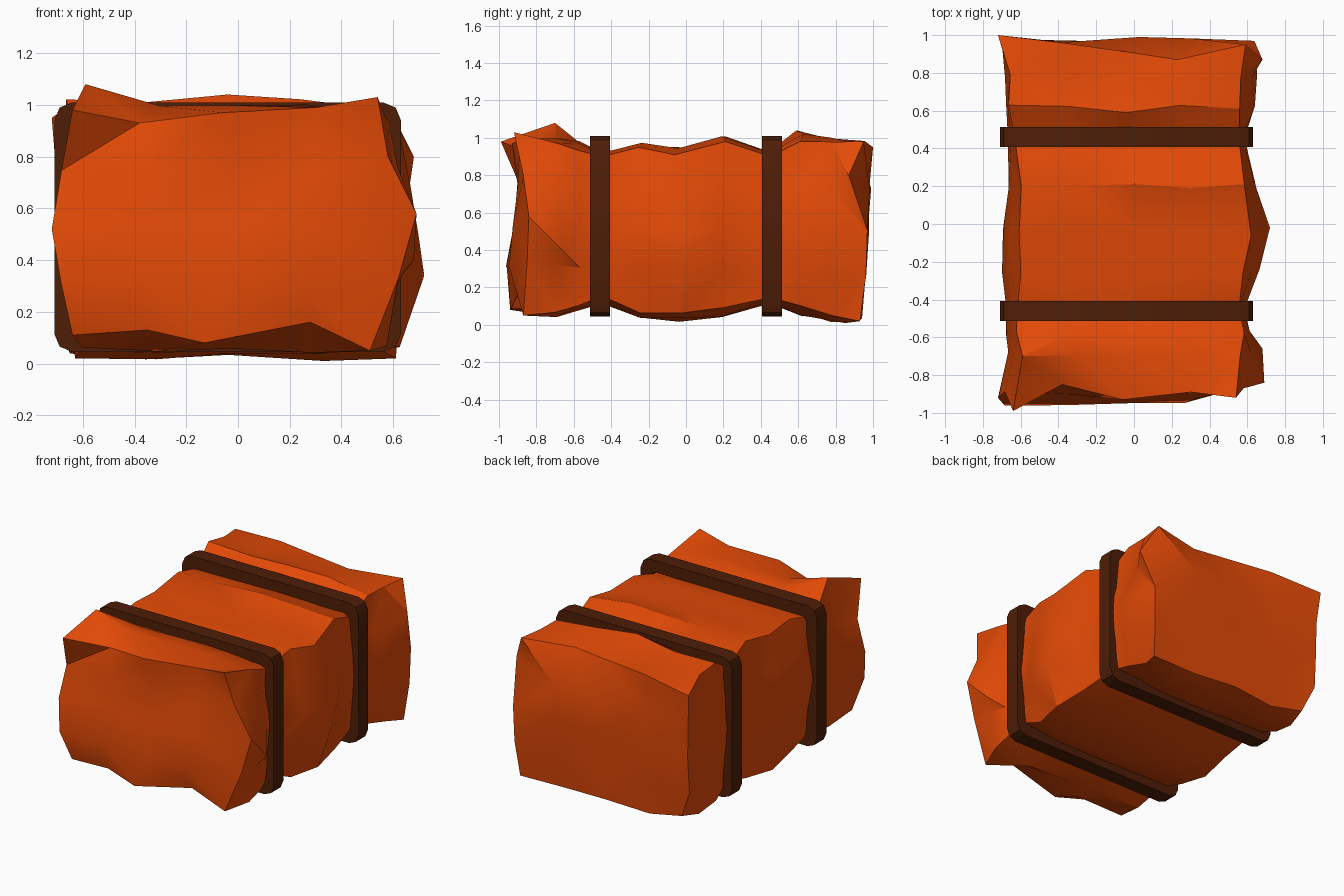
import bpy, bmesh, math, random
from mathutils import Vector

random.seed(4)
if "Cube" in bpy.data.objects:
    bpy.data.objects.remove(bpy.data.objects["Cube"], do_unlink=True)


def make_material(name, color):
    mat = bpy.data.materials.new(name)
    mat.use_nodes = True
    mat.diffuse_color = color
    bsdf = next(n for n in mat.node_tree.nodes if n.type == 'BSDF_PRINCIPLED')
    bsdf.inputs["Base Color"].default_value = color
    return mat


def finish(name, bm, mat, angle):
    bmesh.ops.recalc_face_normals(bm, faces=bm.faces)
    mesh = bpy.data.meshes.new(name)
    bm.to_mesh(mesh)
    bm.free()
    mesh.materials.append(mat)
    obj = bpy.data.objects.new(name, mesh)
    bpy.context.collection.objects.link(obj)
    bpy.ops.object.select_all(action='DESELECT')
    obj.select_set(True)
    bpy.context.view_layer.objects.active = obj
    bpy.ops.object.shade_smooth_by_angle(angle=math.radians(angle))
    return obj


orange = make_material("burnt_orange", (0.77, 0.068, 0.002, 1))
brown = make_material("dark_brown", (0.077, 0.013, 0.002, 1))

# Bale stations along y: y, left corner, left middle, right middle, right corner, bottom, top
stations = [
    (-.92, -.64, -.71, .67, .54, .1, .97),
    (-.69, -.61, -.66, .67, .57, .05, 1.01),
    (-.58, -.61, -.67, .60, .57, .08, .97),
    (-.45, -.62, -.67, .58, .56, .12, .92),
    (-.25, -.61, -.69, .67, .57, .04, .97),
    (-.03, -.62, -.69, .70, .62, .03, .94),
    (.2, -.61, -.65, .66, .59, .05, 1.0),
    (.45, -.63, -.67, .58, .56, .12, .92),
    (.62, -.66, -.67, .63, .56, .06, 1.01),
    (.78, -.66, -.67, .66, .57, .03, .99),
    (.96, -.68, -.70, .65, .60, .03, .97),
]
# Depth of the end caps from bottom to top
front_cap = (-.9, -.95, -.925, -.89, -.9)
back_cap = (.93, .95, .975, .97, .95)
N = 4
last = len(stations) - 1


def mix(a, b, t):
    return a + (b - a) * t


def bale_point(s, u, v):
    y, lc, lm, rm, rc, low, high = stations[s]
    mid = 1 - abs(2 * v / N - 1)
    x = mix(mix(lc, lm, mid), mix(rc, rm, mid), u / N)
    if s in (0, last):
        y = (front_cap if s == 0 else back_cap)[v]
    elif u == N:
        high -= .025
        low += .03
    p = Vector((x, y, mix(low, high, v / N)))
    j = .006 if abs(abs(y) - .45) < .01 else .014
    return p + Vector([random.uniform(-j, j) for axis in range(3)])


# Crumpled bale: a grid box with open rings and two gridded end caps
bm = bmesh.new()
grid = {}
for s in range(last + 1):
    for u in range(N + 1):
        for v in range(N + 1):
            if s in (0, last) or u in (0, N) or v in (0, N):
                grid[s, u, v] = bm.verts.new(bale_point(s, u, v))


def quad(*keys):
    bm.faces.new([grid[k] for k in keys])


for s in range(last):
    for i in range(N):
        for e in (0, N):
            quad((s, i, e), (s + 1, i, e), (s + 1, i + 1, e), (s, i + 1, e))
            quad((s, e, i), (s + 1, e, i), (s + 1, e, i + 1), (s, e, i + 1))
for s in (0, last):
    for i in range(N):
        for k in range(N):
            quad((s, i, k), (s, i + 1, k), (s, i + 1, k + 1), (s, i, k + 1))

# Pull chosen grid points (station, across, up) out into the main dents and peaks
peaks = {
    (0, 0, N): (-.64, -.99, .98), (0, 1, N): (-.38, -.85, .93),
    (0, 2, N): (-.06, -.93, .97), (0, 3, N): (.3, -.89, .99),
    (0, N, N): (.54, -.92, 1.03), (0, N, 3): (.58, -.87, .8),
    (0, N, 2): (.69, -.84, .58), (0, N, 1): (.62, -.85, .33),
    (0, N, 0): (.51, -.87, .05), (0, 3, 0): (.28, -.9, .16),
    (0, 2, 0): (-.13, -.94, .08), (0, 1, 0): (-.35, -.91, .13),
    (0, 0, 0): (-.64, -.89, .11), (0, 0, 2): (-.72, -.92, .52),
    (1, 0, N): (-.59, -.7, 1.08), (1, N, 2): (.68, -.66, .4),
    (5, N, N): (.62, -.06, .91), (5, N, 1): (.72, -.02, .34),
    (8, 2, N): (-.04, .59, 1.04), (9, 3, 0): (.33, .85, .01),
    (last, 0, N): (-.72, 1, .95), (last, 2, N): (-.03, .91, .98),
    (last, 3, N): (.23, .87, .98), (last, N, N): (.59, .95, .98),
    (last, N, 3): (.68, .87, .8), (last, N, 0): (.61, .93, .02),
    (last, 2, 3): (.03, .99, .73), (last, 0, 0): (-.62, .93, .07),
}
for key, target in peaks.items():
    grid[key].co = target
bmesh.ops.triangulate(bm, faces=bm.faces, quad_method='SHORT_EDGE')
finish("bale", bm, orange, 32)


# Straps: rounded rectangular hoops wrapped around the bale
def hoop_outline(left, right, low, high, r):
    points = []
    corners = [(right - r, high - r), (left + r, high - r),
               (left + r, low + r), (right - r, low + r)]
    for q, (cx, cz) in enumerate(corners):
        for step in range(3):
            a = math.pi / 2 * (q + step / 2)
            points.append((cx + r * math.cos(a), cz + r * math.sin(a)))
    return points


def strap(name, y, width):
    bm = bmesh.new()
    outer = hoop_outline(-.71, .63, .045, 1.01, .07)
    inner = hoop_outline(-.63, .55, .125, .93, .03)
    loops = []
    for outline, side in ((outer, -1), (outer, 1), (inner, 1), (inner, -1)):
        loops.append([bm.verts.new((x, y + side * width / 2, z)) for x, z in outline])
    n = len(outer)
    for a, b in zip(loops, loops[1:] + loops[:1]):
        for i in range(n):
            k = (i + 1) % n
            bm.faces.new((a[i], a[k], b[k], b[i]))
    finish(name, bm, brown, 30)


for name, y in (("front_strap", -.46), ("back_strap", .46)):
    strap(name, y, .105)
